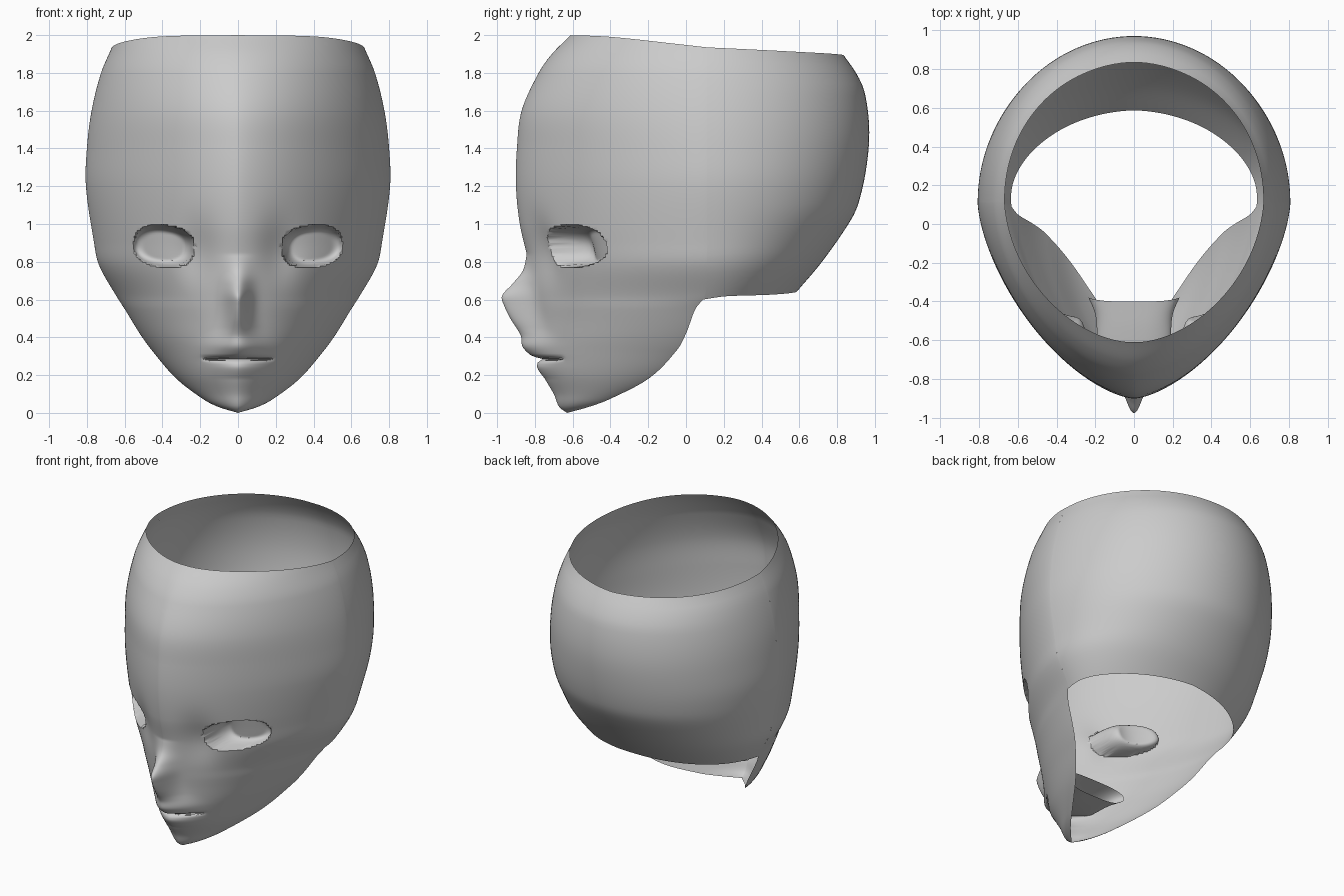
import bpy, bmesh, math

if "Cube" in bpy.data.objects:
    bpy.data.objects.remove(bpy.data.objects["Cube"])


def curve(*pts):
    """Smooth interpolation through (z, value) points."""
    def slope(i):
        a, b = pts[max(i - 1, 0)], pts[min(i + 1, len(pts) - 1)]
        return (b[1] - a[1]) / (b[0] - a[0])

    def f(z):
        z = min(max(z, pts[0][0]), pts[-1][0])
        i = 0
        while i < len(pts) - 2 and z > pts[i + 1][0]:
            i += 1
        (z0, v0), (z1, v1) = pts[i], pts[i + 1]
        h = z1 - z0
        t = (z - z0) / h
        return ((2*t**3 - 3*t*t + 1) * v0 + (t**3 - 2*t*t + t) * h * slope(i)
                + (3*t*t - 2*t**3) * v1 + (t**3 - t*t) * h * slope(i + 1))
    return f


# Head profiles, all against height
face_line = curve((0, -.63), (.03, -.67), (.1, -.70), (.2, -.755), (.35, -.79), (.5, -.80),
                  (.65, -.82), (.82, -.84), (1, -.88), (1.2, -.90), (1.4, -.895),
                  (1.6, -.87), (1.8, -.78), (1.9, -.71), (2, -.61))
relief = curve((.18, 0), (.24, -.02), (.28, -.01), (.31, -.045), (.35, -.075), (.41, -.08),
               (.5, -.13), (.57, -.155), (.62, -.158), (.68, -.098), (.75, -.035), (.84, 0))
relief_width = curve((.15, .12), (.35, .12), (.45, .075), (.6, .06), (.8, .07))
half_width = curve((0, 0), (.03, .10), (.07, .18), (.18, .325), (.33, .455), (.42, .52),
                   (.55, .60), (.62, .645), (.78, .735), (.9, .762), (1.2, .805),
                   (1.4, .80), (1.6, .775), (1.8, .725), (1.93, .67), (2, .64))
side_y = curve((0, -.63), (.03, -.52), (.07, -.41), (.18, -.20), (.33, -.05), (.42, 0),
               (.55, .05), (.62, .1), (.75, .11), (2, .11))
back_line = curve((.6, .55), (.64, .585), (.8, .72), (1, .86), (1.1, .91), (1.3, .955),
                  (1.5, .97), (1.7, .945), (1.8, .90), (1.9, .83))
roundness = curve((0, 1.6), (.6, 1.6), (1.2, 1.55), (1.6, 1.65), (2, 1.85))
front_top = curve((0, 2.0), (.5, 1.99), (1, 1.935))
back_top = curve((0, 1.935), (.5, 1.91), (1, 1.893))
back_bottom = curve((0, .60), (.15, .617), (.5, .625), (1, .642))


def eye_distance(x, z):
    """1 on the eye outline, below 1 inside it."""
    a = math.radians(7)
    dx, dz = x - .392, z - .882
    u = (dx * math.cos(a) + dz * math.sin(a)) / .158
    v = (-dx * math.sin(a) + dz * math.cos(a)) / .108
    return (abs(u)**2.4 + abs(v)**2.4) ** (1 / 2.4)


def front_point(u, v):
    z = v * front_top(u)
    t, e = u * math.pi / 2, 2 / roundness(z)
    w, ys = half_width(z), side_y(z)
    x = w * math.sin(t)**e
    y = ys - (ys - face_line(z)) * max(math.cos(t), 0)**e
    # nose, lips and chin
    y += relief(z) * math.exp(-(x / relief_width(z))**2)
    # hollow beside the nose bridge
    y += .035 * math.exp(-((x - .22) / .1)**2 - ((z - .85) / .17)**2)
    # mouth line
    if x < .2:
        y += .035 * math.exp(-((z - .285 - .1 * x * x) / .009)**2) * (1 - (x / .2)**4)
    # eye pocket
    d = eye_distance(x, z)
    if d < 1:
        s = min(1, (1 - d) / .35)
        y += (.15 + .5 * (.39 - x)) * math.sqrt(1 - (1 - s)**2)
    return x, y, z


def back_point(u, v):
    lo = back_bottom(u)
    z = lo + v * (back_top(u) - lo)
    t = u * math.pi / 2
    ys = side_y(z)
    return half_width(z) * max(math.cos(t), 0), ys + (back_line(z) - ys) * math.sin(t), z


# Mouth bag sections, running backwards: half width, half height and mid height
bag_w = curve((0, .185), (.3, .19), (.7, .20), (1, .235))
bag_h = curve((0, .004), (.2, .03), (.6, .05), (1, .06))


def bag_point(u, v):
    t = u * math.pi
    corner = math.sin(t)
    x = bag_w(v) * corner**.6 if corner > 1e-6 else 0
    y = -.765 + .365 * v + .12 * (1 - v) * (x / .2)**2 + .02 * v * (x / .235)**4
    z = .285 + .02 * v + bag_h(v) * math.cos(t)
    return x, y, z


def add_patch(bm, fn, nu, nv):
    rows = [[bm.verts.new(fn(i / nu, j / nv)) for i in range(nu + 1)] for j in range(nv + 1)]
    for a, b in zip(rows, rows[1:]):
        for i in range(nu):
            bm.faces.new((a[i], a[i + 1], b[i + 1], b[i]))


grey = bpy.data.materials.new("plain_grey")
grey.diffuse_color = (.6, .6, .6, 1)
grey.use_nodes = True
grey.node_tree.nodes["Principled BSDF"].inputs["Base Color"].default_value = grey.diffuse_color


def make(name, patches):
    bm = bmesh.new()
    for p in patches:
        add_patch(bm, *p)
    bmesh.ops.remove_doubles(bm, verts=bm.verts, dist=1e-5)
    me = bpy.data.meshes.new(name)
    bm.to_mesh(me)
    bm.free()
    me.materials.append(grey)
    ob = bpy.data.objects.new(name, me)
    bpy.context.collection.objects.link(ob)
    m = ob.modifiers.new("mirror", 'MIRROR')
    m.use_clip = True
    m.merge_threshold = .0005
    bpy.ops.object.select_all(action='DESELECT')
    ob.select_set(True)
    bpy.context.view_layer.objects.active = ob
    bpy.ops.object.shade_smooth_by_angle(angle=math.radians(40))
    return ob


# Open head shell and the bag behind the lips
make("head_shell", [(front_point, 100, 210), (back_point, 32, 40)])
make("mouth_bag", [(bag_point, 24, 14)])
